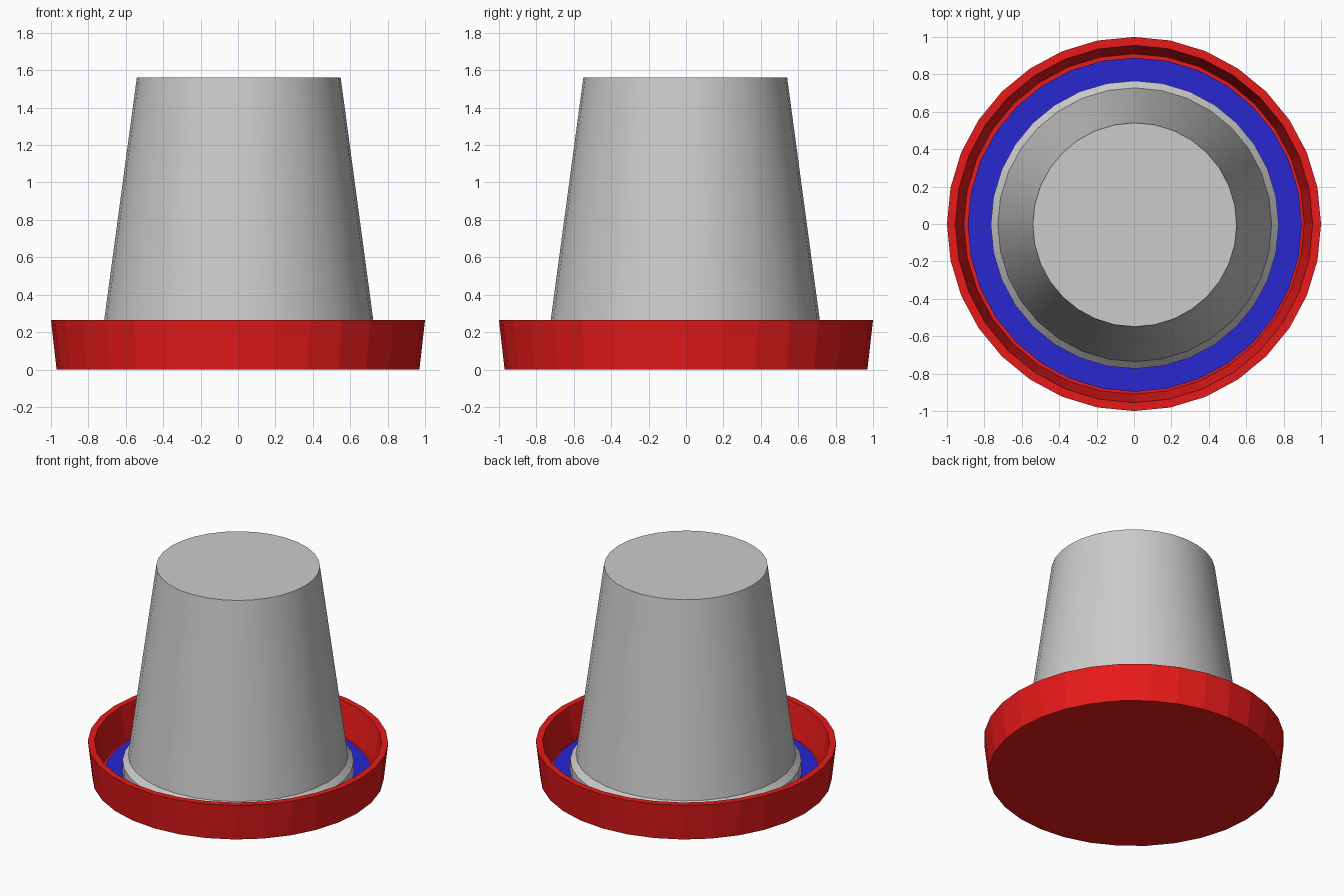
import bpy, math

if "Cube" in bpy.data.objects:
    bpy.data.objects.remove(bpy.data.objects["Cube"])

SIDES = 32


def lathe(name, profile, loc=(0, 0, 0), color=None, smooth=False):
    """Revolve an (r, z) profile that runs from bottom axis to top axis."""
    verts, rings, faces = [], [], []
    for r, z in profile:
        if r == 0:
            continue
        rings.append(list(range(len(verts), len(verts) + SIDES)))
        for i in range(SIDES):
            a = 2 * math.pi * i / SIDES
            verts.append((r * math.cos(a), r * math.sin(a), z))
    for a, b in zip(rings, rings[1:]):
        for i in range(SIDES):
            j = (i + 1) % SIDES
            faces.append((a[i], a[j], b[j], b[i]))
    # closing discs at both ends
    faces.append(tuple(reversed(rings[0])))
    faces.append(tuple(rings[-1]))
    mesh = bpy.data.meshes.new(name)
    mesh.from_pydata(verts, [], faces)
    obj = bpy.data.objects.new(name, mesh)
    bpy.context.collection.objects.link(obj)
    obj.location = loc
    if color:
        mat = bpy.data.materials.new(name + "_color")
        mat.diffuse_color = color
        mat.use_nodes = True
        mat.node_tree.nodes["Principled BSDF"].inputs["Base Color"].default_value = mat.diffuse_color
        mesh.materials.append(mat)
    if smooth:
        bpy.ops.object.select_all(action='DESELECT')
        obj.select_set(True)
        bpy.context.view_layer.objects.active = obj
        bpy.ops.object.shade_smooth_by_angle(angle=math.radians(30))
    return obj


# Red drinking tray: flared outer wall, rim, inner wall and floor
lathe("tray", [(0.97, 0), (1.0, 0.265), (0.955, 0.265), (0.91, 0.03)],
      color=(0.8, 0.01, 0.01, 1))

# Blue water disc lying in the tray
lathe("water", [(0.893, 0.02), (0.893, 0.04)],
      loc=(0.004, -0.004, 0), color=(0.02, 0.02, 0.65, 1))

# Grey tapered reservoir with a wider collar at its foot
lathe("reservoir", [(0.77, 0.03), (0.77, 0.13), (0.732, 0.17), (0.545, 1.56)],
      loc=(0.004, -0.004, 0), smooth=True)
